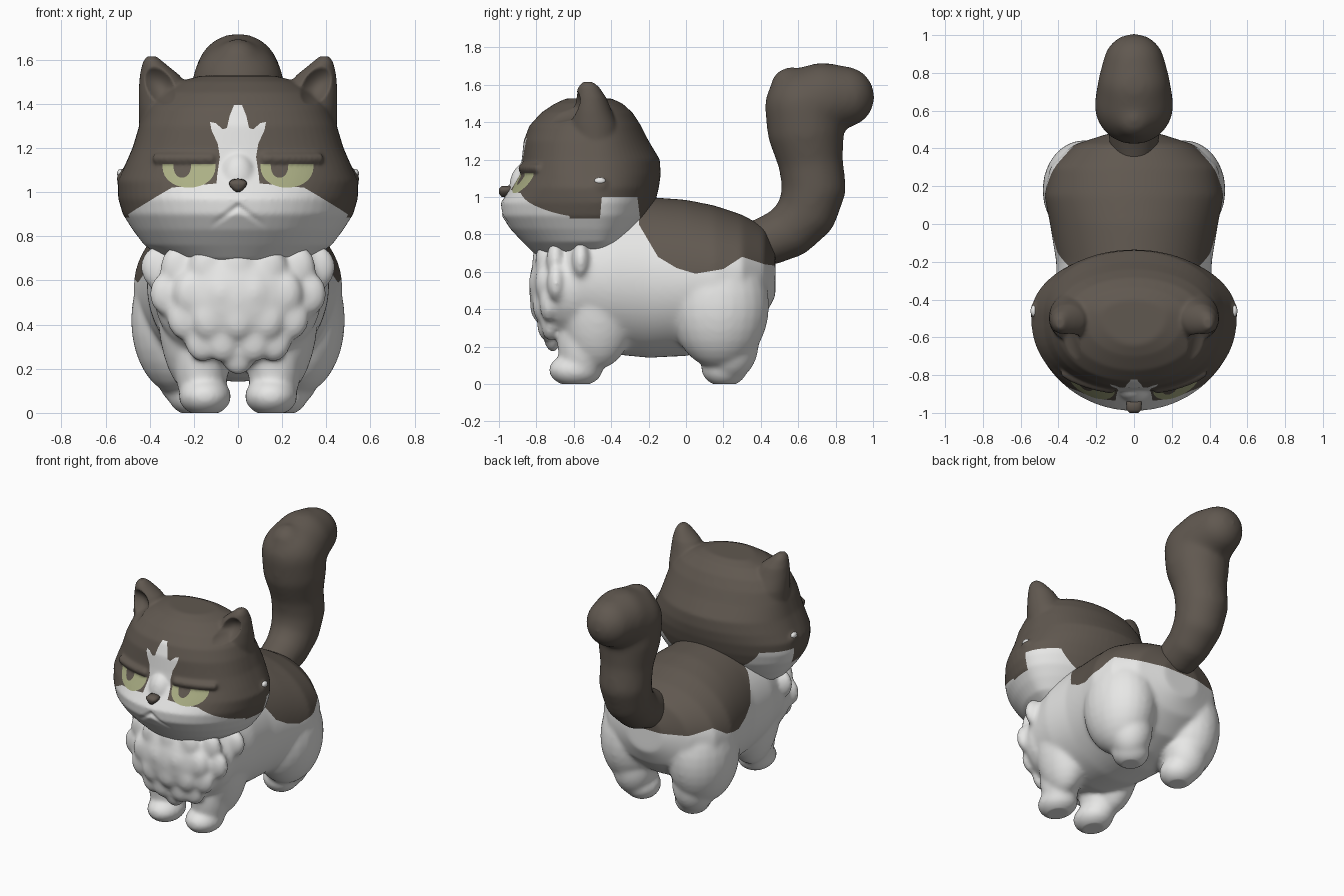
import bpy, bmesh, math
from mathutils import Vector, Matrix

cube = bpy.data.objects.get("Cube")
if cube:
    bpy.data.objects.remove(cube, do_unlink=True)


def material(name, rgb):
    m = bpy.data.materials.new(name)
    m.use_nodes = True
    m.diffuse_color = (*rgb, 1)
    b = next(n for n in m.node_tree.nodes if n.type == 'BSDF_PRINCIPLED')
    b.inputs["Base Color"].default_value = (*rgb, 1)
    b.inputs["Roughness"].default_value = 0.8
    return m


WHITE = material("white_fur", (0.8, 0.8, 0.79))
BROWN = material("brown_fur", (0.118, 0.098, 0.08))
GREEN = material("pale_green_eye", (0.41, 0.43, 0.235))


def blob(bm, c, r):
    r = r if isinstance(r, tuple) else (r, r, r)
    bmesh.ops.create_uvsphere(bm, u_segments=24, v_segments=16, radius=1,
                              matrix=Matrix.Translation(c) @ Matrix.Diagonal((*r, 1)))


def pair(bm, c, r):
    for s in (-1, 1):
        blob(bm, (s * c[0], c[1], c[2]), r)


def loft(bm, rings):
    rows = [[bm.verts.new(p) for p in ring] for ring in rings]
    n = len(rows[0])
    faces = [bm.faces.new((a[i], a[(i + 1) % n], b[(i + 1) % n], b[i]))
             for a, b in zip(rows, rows[1:]) for i in range(n)]
    faces += [bm.faces.new(rows[0][::-1]), bm.faces.new(rows[-1])]
    bmesh.ops.recalc_face_normals(bm, faces=faces)


ANGLES = [math.tau * i / 64 for i in range(64)]


def lerp_table(table, t):
    if t <= table[0][0]:
        return table[0][1]
    for (a, u), (b, v) in zip(table, table[1:]):
        if t <= b:
            return u + (v - u) * (t - a) / (b - a)
    return table[-1][1]


def inside(poly, x, z):
    hit = False
    for (x0, z0), (x1, z1) in zip(poly, poly[1:] + poly[:1]):
        if (z0 > z) != (z1 > z) and x < x0 + (x1 - x0) * (z - z0) / (z1 - z0):
            hit = not hit
    return hit


def cut(bm, points, axis, keep):
    """Slice clean colour borders into the skin along a line seen down an axis."""
    for a, b in zip(points, points[1:]):
        d = b - a
        n = d.cross(axis).normalized()
        m = .015 / d.length
        faces = []
        for f in bm.faces:
            c = f.calc_center_median()
            if abs((c - a).dot(n)) < .02 and keep(c) and -m < (c - a).dot(d) / d.length_squared < 1 + m:
                faces.append(f)
        geom = list({g for f in faces for g in (*f.verts, *f.edges)}) + faces
        bmesh.ops.bisect_plane(bm, geom=geom, dist=.0004, plane_co=a, plane_no=n)


def finish(name, bm, mats):
    me = bpy.data.meshes.new(name)
    bm.to_mesh(me)
    bm.free()
    for m in mats:
        me.materials.append(m)
    me.polygons.foreach_set("use_smooth", [True] * len(me.polygons))
    ob = bpy.data.objects.new(name, me)
    bpy.context.scene.collection.objects.link(ob)
    return ob


def fuse(name, bm, mats, voxel, smooth, sculpt=None, borders=(), paint=None):
    """Merge overlapping volumes into one skin, then sculpt, slice and colour it."""
    ob = finish(name, bm, mats)
    rm = ob.modifiers.new("fuse", 'REMESH')
    rm.mode, rm.voxel_size, rm.use_smooth_shade = 'VOXEL', voxel, True
    sm = ob.modifiers.new("soften", 'SMOOTH')
    sm.factor, sm.iterations = 0.5, smooth
    bpy.context.view_layer.objects.active = ob
    for m in ("fuse", "soften"):
        bpy.ops.object.modifier_apply(modifier=m)
    bm = bmesh.new()
    bm.from_mesh(ob.data)
    bm.normal_update()
    if sculpt:
        for v in bm.verts:
            sculpt(v.co, v.normal)
    for border in borders:
        cut(bm, *border)
    for f in bm.faces:
        f.smooth = True
        f.material_index = paint(f.calc_center_median()) if paint else 0
    bm.to_mesh(ob.data)
    bm.free()


X, Y = Vector((1, 0, 0)), Vector((0, 1, 0))


def side_line(table):
    return [Vector((0, y, z)) for y, z in table]


def front_line(table):
    return [Vector((x, 0, z)) for x, z in table]


# Body: trunk, thighs, legs, paws and chest ruff
bm = bmesh.new()
trunk = [(-.78, .12, .45, .68), (-.72, .28, .30, .80), (-.6, .38, .22, .92), (-.4, .412, .16, 1.0),
         (-.2, .412, .14, 1.0), (0, .445, .15, .985), (.15, .475, .18, .955), (.3, .445, .25, .905),
         (.42, .32, .36, .84), (.478, .14, .47, .73)]
loft(bm, [[(w * math.cos(a), y, (lo + hi) / 2 + (hi - lo) / 2 * math.sin(a)) for a in ANGLES]
          for y, w, lo, hi in trunk])
pair(bm, (.265, .18, .42), (.22, .265, .34))
pair(bm, (.235, .24, .22), (.145, .15, .2))
pair(bm, (.2, .205, .085), (.12, .125, .1))
pair(bm, (.195, -.47, .48), (.17, .22, .4))
pair(bm, (.165, -.55, .24), (.125, .14, .25))
pair(bm, (.15, -.59, .075), (.12, .145, .09))
blob(bm, (0, -.6, .52), (.38, .24, .31))
for z, xs in ((.66, (0, .14, .27, .36)), (.54, (.07, .21, .32)), (.43, (0, .13, .24)), (.33, (.07, .16)),
              (.27, (0,))):
    for x in xs:
        d = max(0, 1 - (x / .39) ** 2 - ((z - .52) / .33) ** 2)
        pair(bm, (x, -.562 - .232 * math.sqrt(d), z), (.082, .05, .1))
SADDLE = [(-.25, .85), (-.15, .68), (-.05, .62), (.05, .59), (.2, .615), (.3, .68), (.42, .64), (.5, .63)]


def ground(co, n):
    co.z = max(co.z, 0)


fuse("body", bm, [WHITE, BROWN], .0125, 18, ground,
     [(side_line([(-.25, 1.05)] + SADDLE), X, lambda c: c.z > .5)],
     lambda c: int(c.y > -.25 and c.z > lerp_table(SADDLE, c.y)))

# Tail: tapered chain along a curved path
bm = bmesh.new()
path = [(.36, .77, .10), (.45, .77, .135), (.56, .82, .145), (.65, .92, .16), (.685, 1.05, .172),
        (.665, 1.2, .175), (.64, 1.36, .207), (.63, 1.48, .21), (.73, 1.525, .194), (.845, 1.535, .164)]
for (y0, z0, r0), (y1, z1, r1) in zip(path, path[1:]):
    for k in range(5):
        t = k / 4
        r = r0 + (r1 - r0) * t
        blob(bm, (0, y0 + (y1 - y0) * t, z0 + (z1 - z0) * t), r)
blob(bm, (0, .56, 1.585), .11)
fuse("tail", bm, [BROWN], .018, 16)

# Head: skull slices (height, half width, front, back, front roundness), bridge, ears and brows
bm = bmesh.new()
skull = [(.675, .22, -.74, -.40, 1), (.695, .33, -.81, -.34, 1), (.76, .425, -.875, -.28, 1),
         (.83, .478, -.94, -.23, 1), (.90, .522, -.985, -.19, 1), (.97, .543, -.99, -.165, 1),
         (1.05, .545, -.935, -.145, .85), (1.12, .513, -.89, -.135, .72), (1.2, .478, -.878, -.14, .72),
         (1.3, .448, -.868, -.2, .75), (1.38, .415, -.838, -.24, .8), (1.45, .36, -.775, -.285, .9),
         (1.5, .27, -.70, -.34, 1), (1.527, .17, -.64, -.40, 1)]
MID = -.48


def skull_point(a, z, w, front, back, p):
    s = math.sin(a)
    y = MID + s * (back - MID) if s > 0 else MID - (MID - front) * abs(s) ** p
    return (w * math.cos(a), y, z)


loft(bm, [[skull_point(a, *ring) for a in ANGLES] for ring in skull])
blob(bm, (0, -.86, 1.05), (.09, .085, .13))
ear = [(1.24, .30, .145, -.48, .14), (1.38, .325, .125, -.495, .13), (1.46, .33, .12, -.505, .108),
       (1.53, .355, .09, -.51, .085), (1.585, .383, .05, -.52, .058), (1.615, .392, .024, -.525, .03)]
for s in (-1, 1):
    loft(bm, [[(s * (x + w * math.cos(a)), y + d * math.sin(a), z) for a in ANGLES]
              for z, x, w, y, d in ear])
for k in range(12):
    x = .125 + .0215 * k
    pair(bm, (x, -.485 - .395 * (1 - (x / .505) ** 2) ** .36, 1.152), .027)
pair(bm, (.515, -.46, 1.06), (.035, .05, .045))


def carve(co, n):
    x = abs(co.x)
    if n.y < 0:
        # ear hollows
        d = ((x - .35 - .3 * (co.z - 1.47)) / .065) ** 2 + ((co.z - 1.48) / .085) ** 2
        if d < 1 and co.z > 1.4:
            co.y += .06 * (1 - d)
        # frowning mouth crease
        d = abs(co.z - (.935 - .7 * x)) / .025
        if d < 1 and x < .13:
            co.y += .014 * (1 - d) * (1 - x / .13)


def half_disc(cx, top, w, h):
    return [(cx + w * math.cos(a), top - h * abs(math.sin(a)) ** .8)
            for a in (math.pi * i / 14 for i in range(15))]


# Face markings: cheek line, side patch, forehead blaze, eyes and pupils
CHEEK = [(.09, 1.04), (.3, 1.02), (.36, .985), (.45, .93), (.52, .885)]
SIDE = [(-.62, .885), (-.46, .885), (-.45, 1.0), (-.26, 1.0), (-.24, .84), (-.1, .84)]
half = [(.10, 1.0), (.095, 1.07), (.082, 1.16), (.092, 1.22), (.12, 1.28), (.127, 1.318), (.10, 1.312),
        (.07, 1.285), (.05, 1.29), (.038, 1.345), (.018, 1.395)]
BLAZE = half + [(-x, z) for x, z in half[::-1]]
EYES = [half_disc(s * .222, 1.127, .121, .107) for s in (-1, 1)]
PUPILS = [half_disc(x, 1.127, .04, .062) for x in (-.253, .188)]


def on_face(c):
    return c.y < -.62


def mask(c):
    if not on_face(c):
        return int(c.z > lerp_table(SIDE, c.y))
    if any(inside(p, c.x, c.z) for p in PUPILS):
        return 1
    if any(inside(p, c.x, c.z) for p in EYES):
        return 2
    return int(c.z > lerp_table(CHEEK, abs(c.x)) and not inside(BLAZE, c.x, c.z))


borders = [(front_line(p + p[:1]), Y, on_face) for p in EYES + PUPILS + [BLAZE]]
borders += [(front_line([(s * x, z) for x, z in CHEEK]), Y, on_face) for s in (-1, 1)]
borders.append((side_line(SIDE), X, lambda c: c.y > -.64))
fuse("head", bm, [WHITE, BROWN, GREEN], .0095, 10, carve, borders, mask)

# Nose
bm = bmesh.new()
nose = [(-1.0, .03, 1.018, 1.045), (-.985, .05, 1.0, 1.058), (-.92, .052, 1.0, 1.062)]
loft(bm, [[(w * math.cos(a) * (.75 + .25 * math.sin(a)), y, (lo + hi) / 2 + (hi - lo) / 2 * math.sin(a))
           for a in ANGLES] for y, w, lo, hi in nose])
finish("nose", bm, [BROWN])

# White tufts on the cheeks
bm = bmesh.new()
pair(bm, (.53, -.46, 1.085), (.018, .03, .02))
finish("cheek_tufts", bm, [WHITE])
